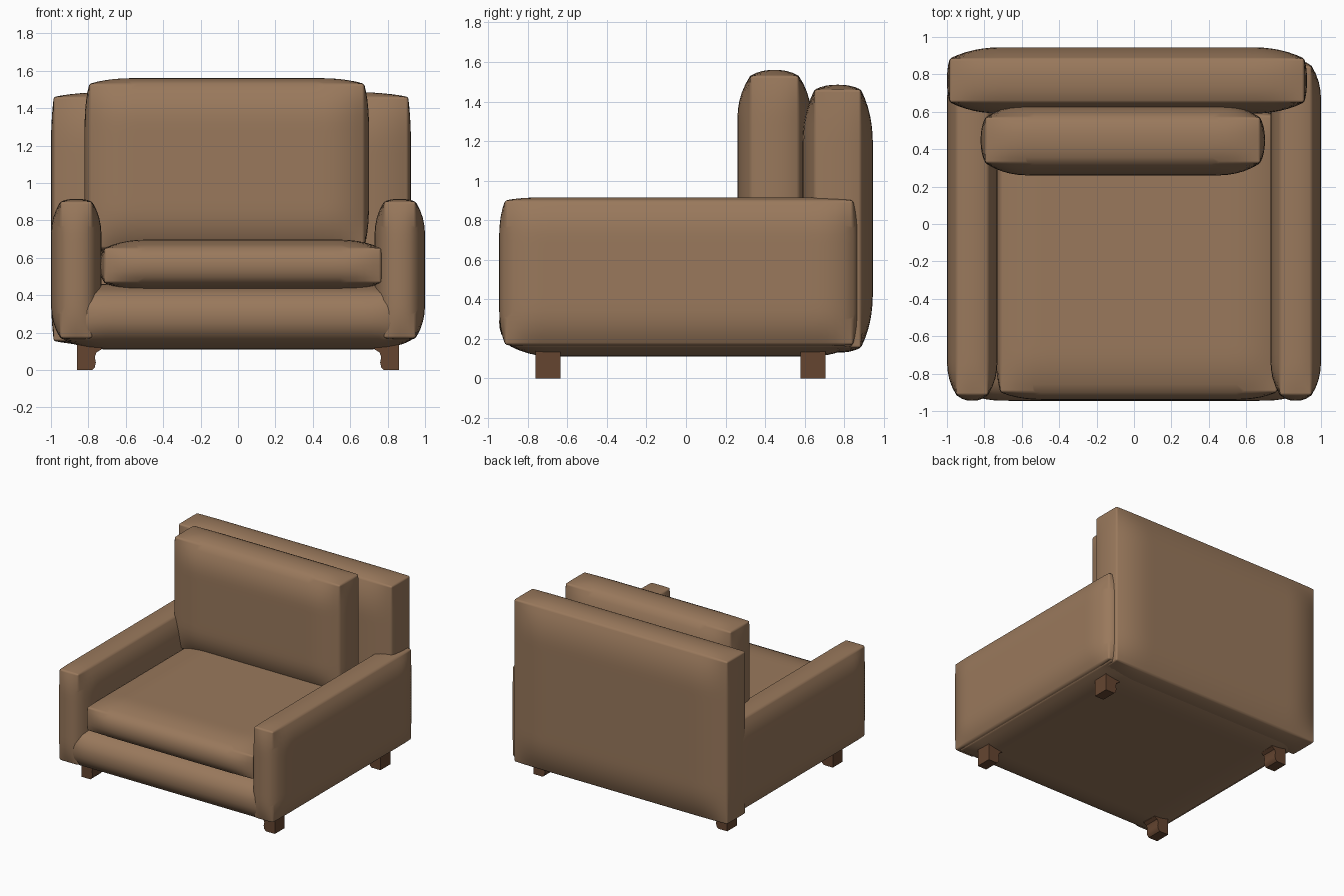
import bpy, bmesh
from mathutils import Vector

if "Cube" in bpy.data.objects:
    bpy.data.objects.remove(bpy.data.objects["Cube"])


def material(name, rgb):
    m = bpy.data.materials.new(name)
    m.diffuse_color = (*rgb, 1)
    m.use_nodes = True
    m.node_tree.nodes["Principled BSDF"].inputs["Base Color"].default_value = m.diffuse_color
    return m


leather = material("leather", (0.32, 0.19, 0.107))
wood = material("dark_wood", (0.13, 0.06, 0.03))


def finish(name, bm, mat, bevel):
    bmesh.ops.recalc_face_normals(bm, faces=bm.faces)
    me = bpy.data.meshes.new(name)
    bm.to_mesh(me)
    bm.free()
    me.materials.append(mat)
    ob = bpy.data.objects.new(name, me)
    bpy.context.collection.objects.link(ob)
    bpy.ops.object.select_all(action='DESELECT')
    ob.select_set(True)
    bpy.context.view_layer.objects.active = ob
    bpy.ops.object.shade_smooth_by_angle(angle=0.6)
    if bevel:
        mod = ob.modifiers.new("soft_edges", 'BEVEL')
        mod.width = bevel
        mod.segments = 3
        mod.limit_method = 'ANGLE'
        mod.angle_limit = 0.6
        mod.harden_normals = True
    return ob


def padded(name, lo, hi, puff, reach, cell=0.045):
    """Upholstered block: each face swells by puff, easing to the edges over reach."""
    lo, hi = Vector(lo), Vector(hi)
    centre, half = (lo + hi) / 2, (hi - lo) / 2
    bm = bmesh.new()
    bmesh.ops.create_cube(bm, size=2)
    bmesh.ops.scale(bm, vec=half, verts=bm.verts)
    for a in range(3):
        n = max(6, round(2 * half[a] / cell))
        axis = Vector((a == 0, a == 1, a == 2))
        for i in range(1, n):
            bmesh.ops.bisect_plane(bm, geom=bm.verts[:] + bm.edges[:] + bm.faces[:],
                                   plane_co=axis * half[a] * (2 * i / n - 1), plane_no=axis)
    for v in bm.verts:
        near = [max(0, 1 - (half[a] - abs(v.co[a])) / min(reach, half[a])) ** 2.4
                for a in range(3)]
        p = v.co.copy()
        for a in range(3):
            inset = 1 - (1 - near[(a + 1) % 3]) * (1 - near[(a + 2) % 3])
            v.co[a] = p[a] * (1 - puff[a] * inset / half[a])
        v.co += centre
    return finish(name, bm, leather, 0.012)


# Base and seat
padded("base", (-0.96, -0.945, 0.11), (0.96, 0.90, 0.46), (0.03, 0.06, 0.05), 0.25)
padded("seat_cushion", (-0.74, -0.94, 0.42), (0.79, 0.62, 0.697), (0.025, 0.04, 0.045), 0.25)

# Arms
for side, x0, x1 in (("left", -1.0, -0.73), ("right", 0.73, 1.0)):
    padded(side + "_arm", (x0, -0.945, 0.155), (x1, 0.875, 0.915), (0.05, 0.03, 0.015), 0.2)

# Back frame and loose back cushion
padded("back", (-1.0, 0.59, 0.13), (0.925, 0.945, 1.485), (0.015, 0.06, 0.025), 0.3)
padded("back_cushion", (-0.82, 0.26, 0.62), (0.70, 0.635, 1.56), (0.025, 0.065, 0.03), 0.25)

# Bracket legs: profile runs from the outer edge inwards
profile = [(0, 0), (0.08, 0), (0.094, 0.014), (0.1, 0.04), (0.094, 0.07),
           (0.104, 0.095), (0.13, 0.11), (0.13, 0.2), (0, 0.2)]
for row, y0 in (("front", -0.76), ("rear", 0.58)):
    for side, s in (("left", -1), ("right", 1)):
        bm = bmesh.new()
        f = bm.faces.new([bm.verts.new((s * (0.86 - x), y0, z)) for x, z in profile])
        r = bmesh.ops.extrude_face_region(bm, geom=[f])
        bmesh.ops.translate(bm, vec=(0, 0.125, 0),
                            verts=[g for g in r["geom"] if isinstance(g, bmesh.types.BMVert)])
        # keep both end caps
        if not f.is_valid:
            bmesh.ops.holes_fill(bm, edges=bm.edges)
        finish(f"{row}_{side}_leg", bm, wood, 0)
